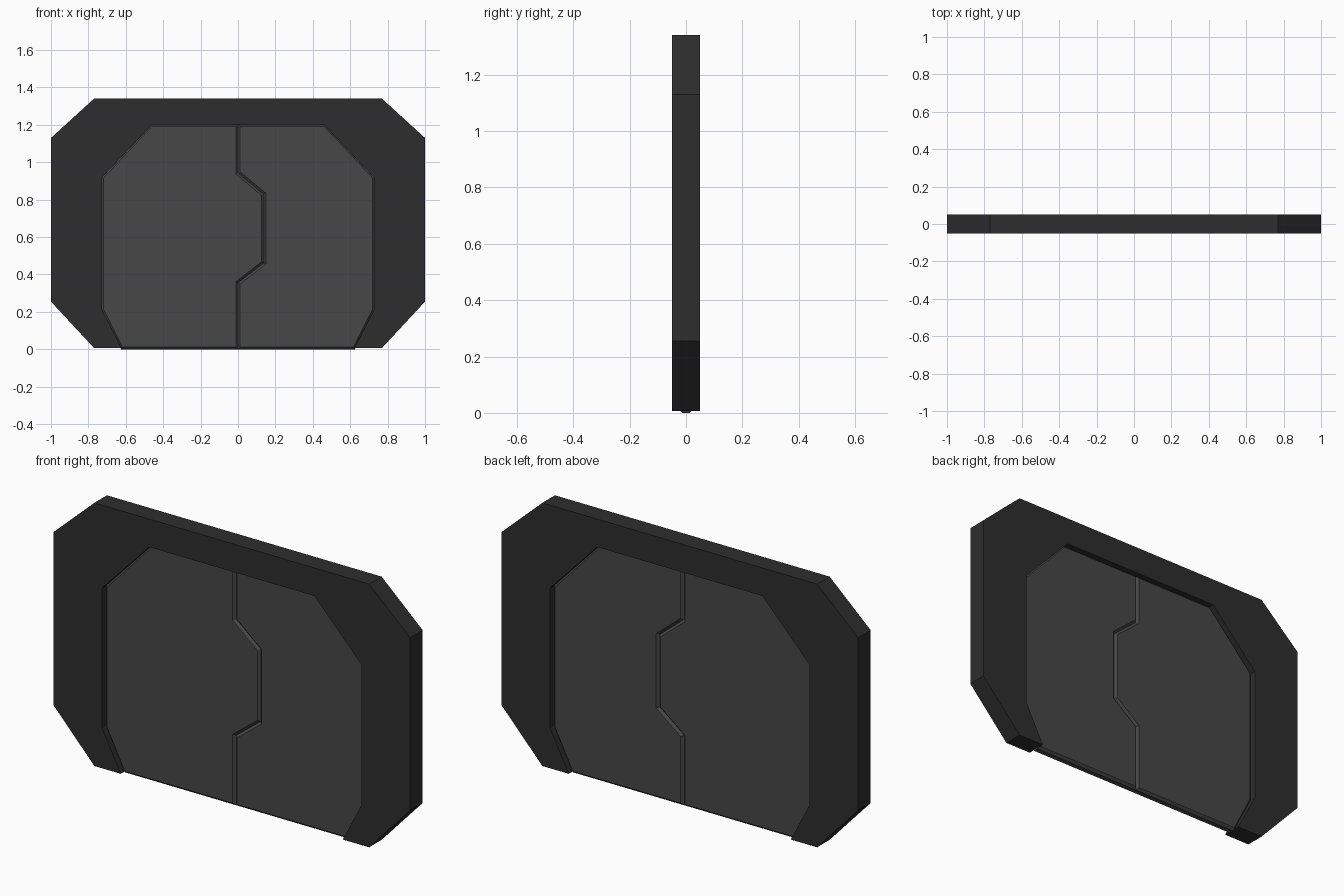
import bpy
import bmesh

if "Cube" in bpy.data.objects:
    bpy.data.objects.remove(bpy.data.objects["Cube"])


def material(name, grey):
    m = bpy.data.materials.new(name)
    m.diffuse_color = (grey, grey, grey, 1)
    m.use_nodes = True
    m.node_tree.nodes["Principled BSDF"].inputs["Base Color"].default_value = m.diffuse_color
    return m


frame_grey = material("dark frame grey", 0.027)
door_grey = material("door panel grey", 0.063)


def plate(name, outline, half, mat, chamfer=0.0):
    """Extrude an x-z outline to y = +-half, with optional chamfered rims."""
    bm = bmesh.new()
    core = half - chamfer
    front = bm.faces.new([bm.verts.new((x, -core, z)) for x, z in outline])
    ext = bmesh.ops.extrude_face_region(bm, geom=[front], use_keep_orig=True)
    back = next(g for g in ext["geom"] if isinstance(g, bmesh.types.BMFace))
    for v in back.verts:
        v.co.y = core
    bmesh.ops.recalc_face_normals(bm, faces=bm.faces[:])
    if chamfer:
        for f in (front, back):
            side = -1 if f is front else 1
            bmesh.ops.inset_region(bm, faces=[f], thickness=chamfer,
                                   use_even_offset=True)
            for v in f.verts:
                v.co.y = side * half
    bmesh.ops.recalc_face_normals(bm, faces=bm.faces[:])
    me = bpy.data.meshes.new(name)
    bm.to_mesh(me)
    bm.free()
    me.materials.append(mat)
    ob = bpy.data.objects.new(name, me)
    bpy.context.collection.objects.link(ob)
    return ob


def flip(points):
    return [(-x, z) for x, z in reversed(points)]


# Frame: octagonal arch, open at the bottom
outer = [(0.77, 1.34), (1, 1.13), (1, 0.255), (0.77, 0.007)]
inner = [(0.622, 0.007), (0.727, 0.21), (0.727, 0.92), (0.463, 1.198)]
right_half = outer + inner
plate("door_frame", right_half + flip(right_half), 0.05, frame_grey)

# Two door leaves sharing a stepped centre seam
seam = [(0, 0), (0, 0.355), (0.138, 0.462), (0.138, 0.828), (0, 0.943), (0, 1.203)]
edge = [(0.465, 1.203), (0.73, 0.922), (0.73, 0.209), (0.625, 0)]
plate("right_door", seam + edge, 0.025, door_grey, 0.012)
plate("left_door", seam[::-1] + flip(edge), 0.025, door_grey, 0.012)
